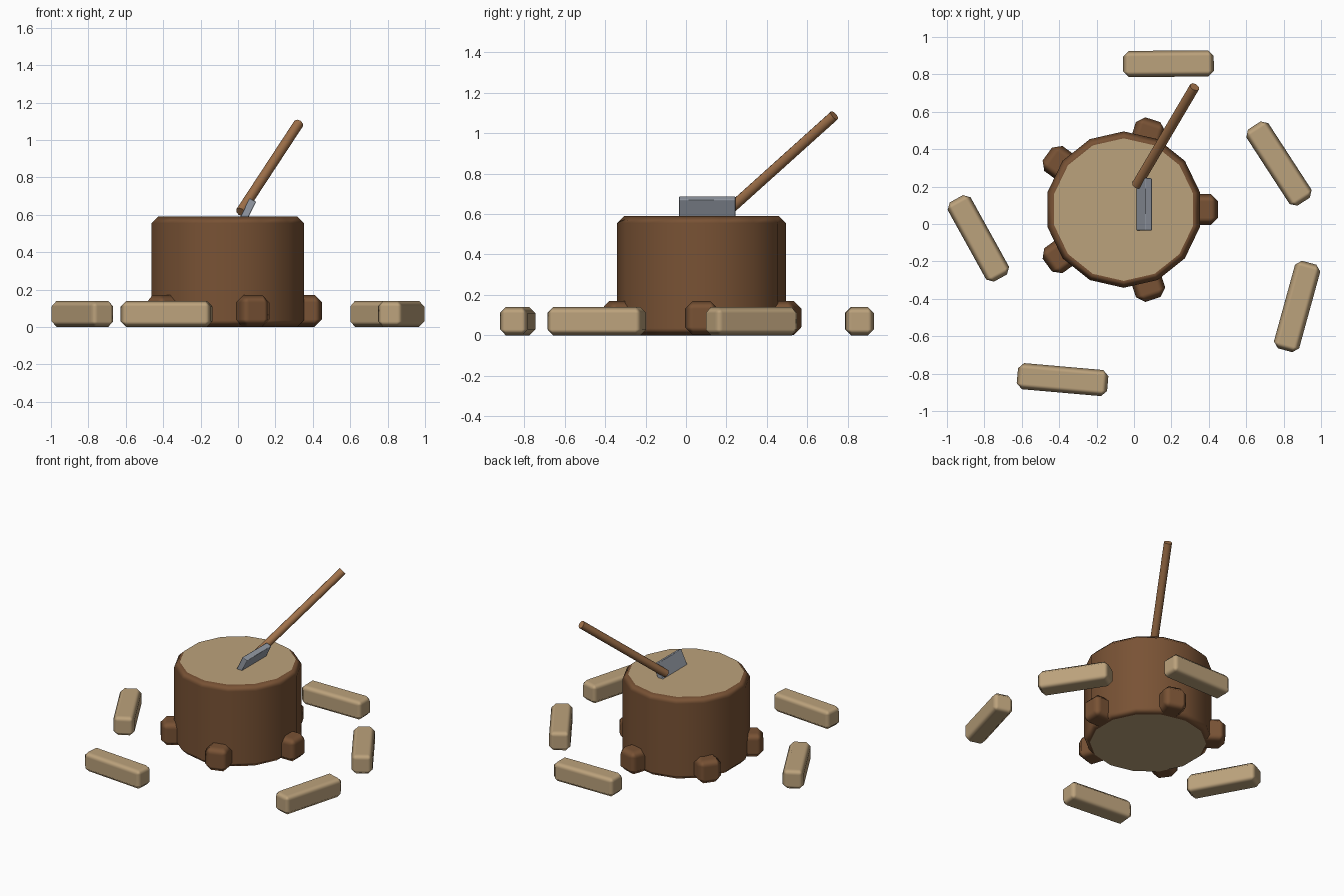
import bpy
from math import radians, cos, sin, tau
from mathutils import Vector

if "Cube" in bpy.data.objects:
    bpy.data.objects.remove(bpy.data.objects["Cube"])


def material(name, rgb):
    m = bpy.data.materials.new(name)
    m.diffuse_color = (*rgb, 1)
    m.use_nodes = True
    m.node_tree.nodes["Principled BSDF"].inputs["Base Color"].default_value = m.diffuse_color
    return m


BARK = material("bark", (0.19, 0.085, 0.035))
WOOD = material("cut_wood", (0.50, 0.36, 0.20))
HANDLE = material("handle_wood", (0.36, 0.17, 0.07))
STEEL = material("steel", (0.30, 0.33, 0.38))


def finish(name, mats, bevel=0):
    """Name the active object, give it materials, soft shading and a chamfer."""
    ob = bpy.context.object
    ob.name = name
    for m in mats:
        ob.data.materials.append(m)
    for p in ob.data.polygons:
        p.use_smooth = True
    if bevel:
        mod = ob.modifiers.new("chamfer", 'BEVEL')
        mod.width = bevel
        mod.segments = 1
        mod.limit_method = 'ANGLE'
        mod.angle_limit = radians(40)
        mod.material = 0
        mod.harden_normals = True
    return ob


def box(name, size, loc, rot, mat, bevel):
    bpy.ops.mesh.primitive_cube_add(size=1, location=loc, rotation=rot)
    bpy.context.object.scale = size
    bpy.ops.object.transform_apply(location=False, rotation=False, scale=True)
    return finish(name, [mat], bevel)


# Stump with bark sides and cut wood on both ends
CX, CY, H = -0.055, 0.077, 0.59
bpy.ops.mesh.primitive_cylinder_add(vertices=14, radius=0.418, depth=H,
                                    location=(CX, CY, H / 2))
stump = finish("stump", [BARK, WOOD], 0.036)
for p in stump.data.polygons:
    if abs(p.normal.z) > 0.9:
        p.material_index = 1

# Five root stubs around the base
for i in range(5):
    a = tau * i / 5
    box(f"root_{i + 1}", (0.17, 0.165, 0.17),
        (CX + 0.42 * cos(a), CY + 0.42 * sin(a), 0.086), (0, 0, a), BARK, 0.04)

# Split logs lying around the stump: x, y, heading
logs = [(0.184, 0.857, 0.5), (0.775, 0.323, -57), (0.872, -0.441, 74.6),
        (-0.382, -0.832, -5), (-0.832, -0.077, -61)]
for i, (x, y, deg) in enumerate(logs):
    box(f"log_{i + 1}", (0.485, 0.14, 0.14), (x, y, 0.07),
        (0, 0, radians(deg)), WOOD, 0.03)

# Axe head leaning sideways, sunk into the stump top
box("axe_head", (0.04, 0.28, 0.15), (0.046, 0.105, 0.612),
    (0, radians(26), 0), STEEL, 0.004)

# Axe handle
a, b = Vector((0.014, 0.208, 0.615)), Vector((0.324, 0.733, 1.087))
d = b - a
bpy.ops.mesh.primitive_cylinder_add(
    vertices=8, radius=0.027, depth=d.length, location=(a + b) / 2,
    rotation=d.to_track_quat('Z', 'Y').to_euler())
finish("axe_handle", [HANDLE])
bpy.ops.object.shade_smooth_by_angle(angle=radians(50))
